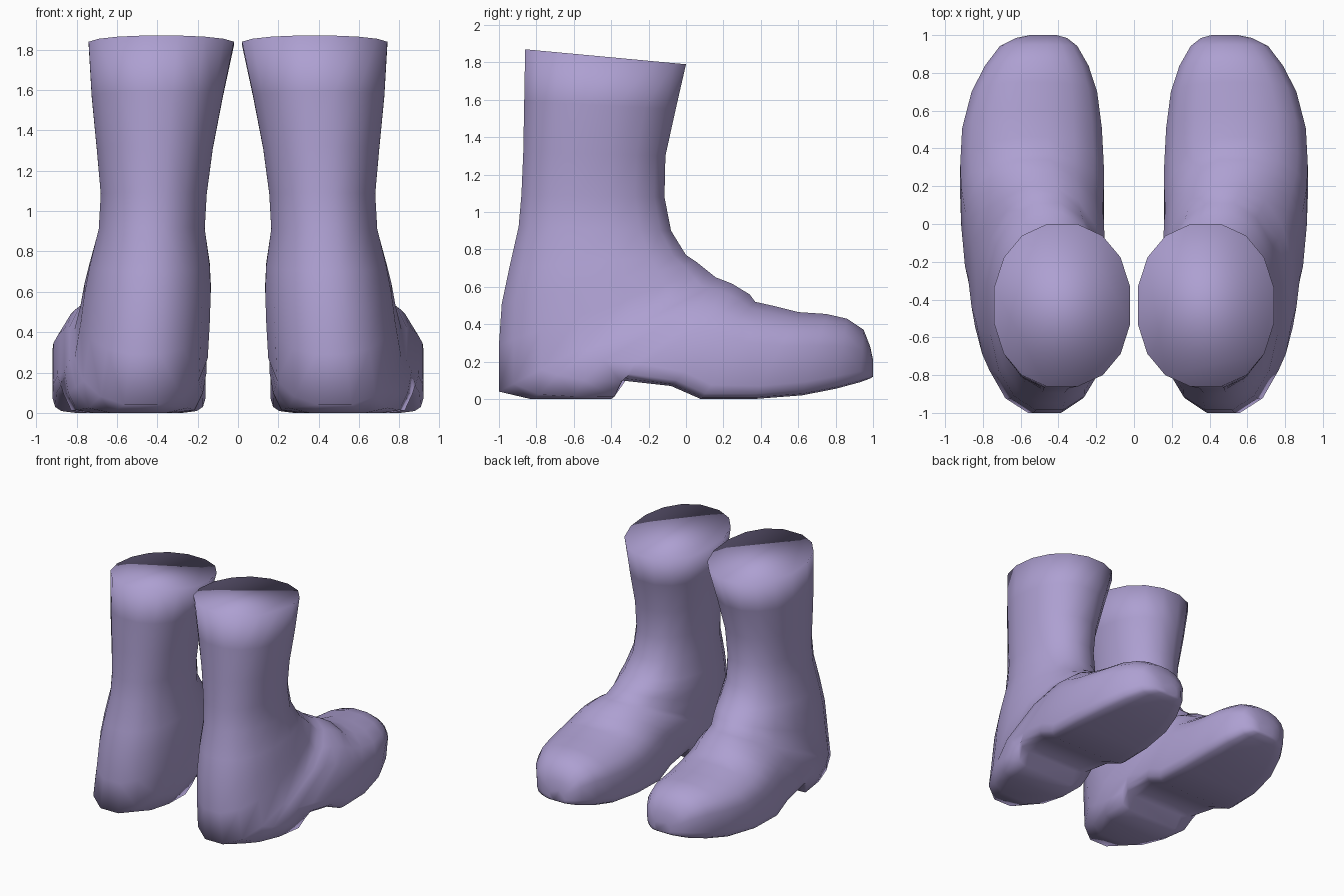
import bpy, bmesh
from math import pi, sin, cos

SIDES = 16
FRONT_POWER = 2.15

# Each ring: front (y, z), back (y, z), inner x, outer x, squareness of the back half
shaft = [
    (0.00, 1.79, -0.86, 1.87, 0.02, 0.74, 2.2),
    (-0.055, 1.55, -0.865, 1.59, 0.075, 0.725, 2.2),
    (-0.11, 1.30, -0.87, 1.32, 0.125, 0.70, 2.2),
    (-0.115, 1.08, -0.88, 1.09, 0.155, 0.68, 2.2),
    (-0.08, 0.90, -0.895, 0.92, 0.165, 0.69, 2.2),
    (0.00, 0.77, -0.945, 0.70, 0.14, 0.735, 2.2),
    (0.06, 0.73, -0.985, 0.51, 0.135, 0.76, 2.2),
    (0.11, 0.69, -1.00, 0.29, 0.14, 0.78, 2.2),
    (0.16, 0.65, -1.00, 0.04, 0.15, 0.81, 2.3),
]
# Heel rings sit at arch height; their lower edge is pulled down to the ground
HEEL_DROP = 0.10
heel = [
    (0.20, 0.635, -0.83, 0.10, 0.155, 0.835, 3.5),
    (0.25, 0.615, -0.62, 0.10, 0.155, 0.86, 6.0),
    (0.29, 0.59, -0.40, 0.10, 0.16, 0.88, 7.0),
]
foot = [
    (0.34, 0.56, -0.35, 0.10, 0.165, 0.895, 7.0),
    (0.37, 0.52, -0.08, 0.07, 0.16, 0.915, 8.0),
    (0.46, 0.50, 0.08, 0.00, 0.16, 0.92, 9.0),
    (0.60, 0.465, 0.36, 0.00, 0.17, 0.91, 9.0),
    (0.75, 0.455, 0.62, 0.02, 0.195, 0.86, 8.0),
    (0.86, 0.43, 0.80, 0.055, 0.24, 0.79, 7.0),
    (0.95, 0.37, 0.93, 0.09, 0.30, 0.71, 6.0),
    (0.985, 0.28, 0.985, 0.11, 0.355, 0.625, 5.0),
    (1.00, 0.21, 1.00, 0.12, 0.41, 0.55, 3.5),
]


def ring_points(fy, fz, by, bz, x0, x1, back_power, drop=0.0):
    """Rounded section lying in the plane through the front and back points."""
    points = []
    peak = cos(pi / SIDES)
    for i in range(SIDES):
        t = 2 * pi * (i + 0.5) / SIDES
        c, s = cos(t), sin(t)
        e = 2 / (FRONT_POWER if c > 0 else back_power)
        along = (abs(c) / peak) ** e * (1 if c > 0 else -1)
        across = (abs(s) / peak) ** e * (1 if s > 0 else -1)
        k = (1 + along) / 2
        pull = 1.0 if c < -0.8 else 0.45 if c < -0.5 else 0.0
        points.append(((x0 + x1) / 2 + across * (x1 - x0) / 2,
                       by + (fy - by) * k,
                       max(0.0, bz + (fz - bz) * k - pull * drop)))
    return points


# Boot skin: rings fan from the top round the heel to the toe
bm = bmesh.new()
sections = [ring_points(*r) for r in shaft]
sections += [ring_points(*r, drop=HEEL_DROP) for r in heel]
sections += [ring_points(*r) for r in foot]
rings = [[bm.verts.new(p) for p in points] for points in sections]
for a, b in zip(rings, rings[1:]):
    for i in range(SIDES):
        j = (i + 1) % SIDES
        bm.faces.new((a[i], a[j], b[j], b[i]))
# Closed top and toe tip
bm.faces.new(rings[0])
bm.faces.new(rings[-1])
bmesh.ops.recalc_face_normals(bm, faces=bm.faces)
# Smooth everywhere, like soft rubber
for face in bm.faces:
    face.smooth = True

mesh = bpy.data.meshes.new("boots")
bm.to_mesh(mesh)
bm.free()
boots = bpy.data.objects.new("boots", mesh)
bpy.context.collection.objects.link(boots)

# Purple leather
leather = bpy.data.materials.new("purple_leather")
leather.diffuse_color = (0.42, 0.35, 0.64, 1)
mesh.materials.append(leather)

# Second boot by mirroring
mirror = boots.modifiers.new("pair", 'MIRROR')
mirror.use_mirror_merge = False
